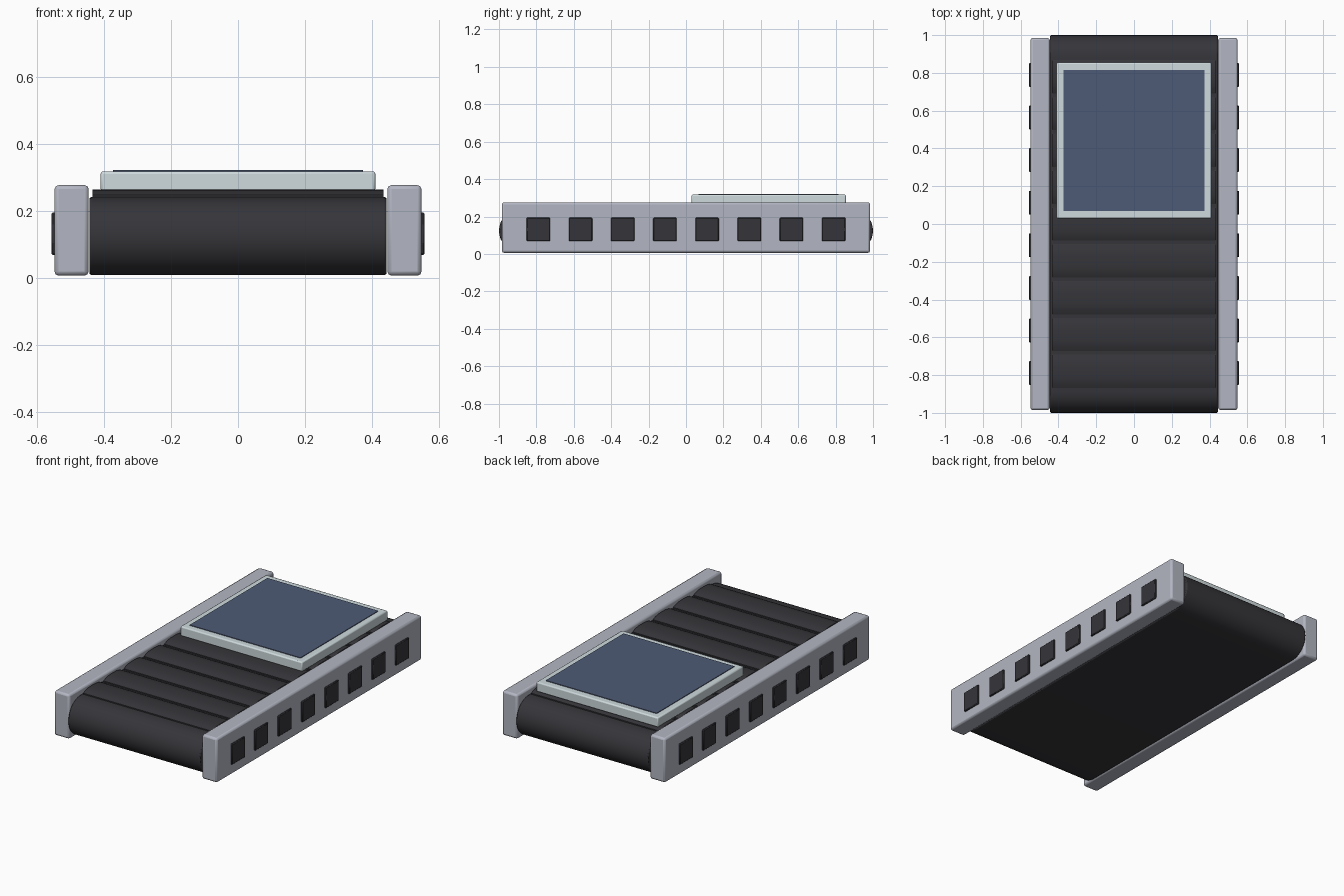
import bpy, math

cube = bpy.data.objects.get("Cube")
if cube:
    bpy.data.objects.remove(cube, do_unlink=True)


def material(name, r, g, b):
    m = bpy.data.materials.new(name)
    m.use_nodes = True
    m.diffuse_color = (r, g, b, 1)
    bsdf = next(n for n in m.node_tree.nodes if n.type == "BSDF_PRINCIPLED")
    bsdf.inputs["Base Color"].default_value = (r, g, b, 1)
    bsdf.inputs["Roughness"].default_value = 0.6
    return m


RUBBER = material("black rubber", 0.036, 0.036, 0.042)
METAL = material("grey metal", 0.45, 0.47, 0.54)
TRIM = material("pale trim", 0.62, 0.70, 0.72)
GLASS = material("blue glass", 0.075, 0.105, 0.18)


def finish(obj, name, mat, bevel, segments):
    obj.name = name
    obj.data.materials.append(mat)
    if bevel:
        mod = obj.modifiers.new("soft edges", "BEVEL")
        mod.width, mod.segments = bevel, segments
        mod.limit_method = "ANGLE"
        mod.angle_limit = math.radians(40)
    bpy.ops.object.select_all(action="DESELECT")
    obj.select_set(True)
    bpy.context.view_layer.objects.active = obj
    bpy.ops.object.shade_smooth_by_angle(angle=math.radians(35))
    return obj


def box(name, low, high, mat, bevel=0.0, segments=2):
    centre = [(a + b) / 2 for a, b in zip(low, high)]
    bpy.ops.mesh.primitive_cube_add(size=1, location=centre)
    obj = bpy.context.object
    obj.scale = [b - a for a, b in zip(low, high)]
    bpy.ops.object.transform_apply(location=False, rotation=False, scale=True)
    return finish(obj, name, mat, bevel, segments)


def extruded(name, profile, half_width, mat, bevel=0.0):
    """Extrude a closed (y, z) profile across x."""
    n = len(profile)
    verts = [(x, y, z) for x in (-half_width, half_width) for y, z in profile]
    faces = [(i, (i + 1) % n, n + (i + 1) % n, n + i) for i in range(n)]
    faces += [tuple(reversed(range(n))), tuple(range(n, 2 * n))]
    mesh = bpy.data.meshes.new(name)
    mesh.from_pydata(verts, [], [tuple(reversed(f)) for f in faces])
    obj = bpy.data.objects.new(name, mesh)
    bpy.context.collection.objects.link(obj)
    return finish(obj, name, mat, bevel, 2)


# Belt loop with round ends
radius, roller_y, mid_z, steps = 0.116, 0.884, 0.124, 16
loop = []
for side in (1, -1):
    for i in range(steps + 1):
        a = math.pi * (i / steps - 0.5)
        loop.append((side * (roller_y + radius * math.cos(a)),
                     mid_z + side * radius * math.sin(a)))
extruded("belt", loop, 0.444, RUBBER, 0.006)

# Slightly crowned slats along the top
for k in range(9):
    y = 0.195 * (k - 4)
    crown = [(y - 0.088, 0.23), (y + 0.088, 0.23)]
    for i in range(9):
        t = 1 - i / 4
        crown.append((y + 0.088 * t, 0.263 - 0.016 * abs(t) ** 3))
    extruded(f"slat_{k + 1}", crown, 0.434, RUBBER)

# Side rails and their square inserts
for side, word in ((1, "left"), (-1, "right")):
    xs = sorted((side * 0.446, side * 0.548))
    box(f"{word}_rail", (xs[0], -0.985, 0.006), (xs[1], 0.985, 0.276), METAL, 0.012)
    xs = sorted((side * 0.53, side * 0.557))
    for k in range(8):
        y = 0.2255 * (k - 3.5)
        box(f"{word}_insert_{k + 1}", (xs[0], y - 0.063, 0.068),
            (xs[1], y + 0.063, 0.194), RUBBER, 0.004, 1)

# Square panel lying on the belt
box("panel_frame", (-0.41, 0.03, 0.258), (0.41, 0.855, 0.317), TRIM, 0.007)
box("panel_glass", (-0.373, 0.068, 0.313), (0.373, 0.815, 0.321), GLASS)
